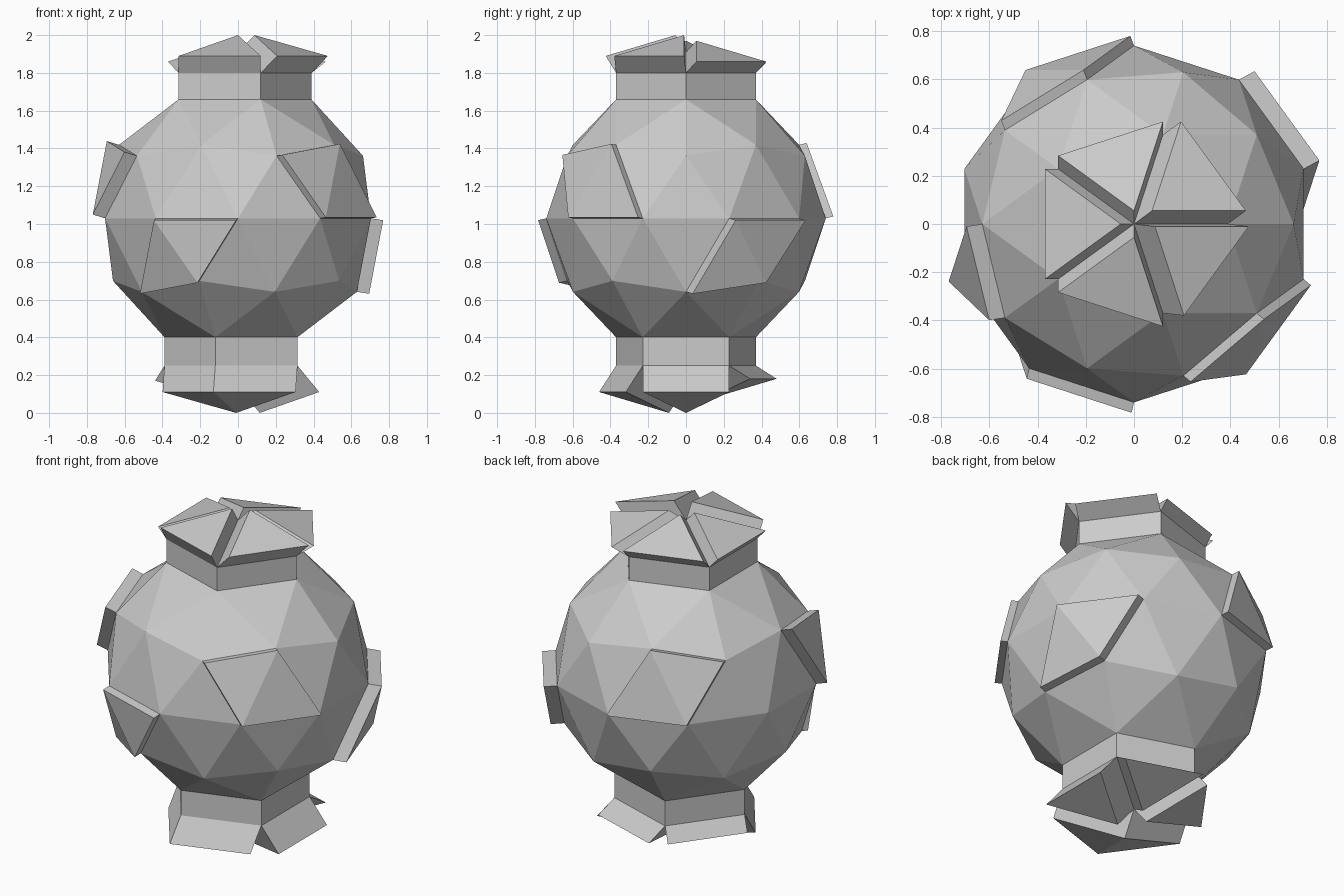
import bpy, bmesh
from math import cos, sin, radians
from mathutils import Vector

if "Cube" in bpy.data.objects:
    bpy.data.objects.remove(bpy.data.objects["Cube"])

R, CZ = 0.74, 1.03
# rings of the 80-faced icosphere: (radius, height) factors
RINGS = {"tip": (0, 1), "top": (0.5257, 0.8507), "upmid": (0.8507, 0.5257),
         "up": (0.8944, 0.4472), "eq": (1, 0), "low": (0.8944, -0.4472),
         "lowmid": (0.8507, -0.5257), "bot": (0.5257, -0.8507), "foot": (0, -1)}

bm = bmesh.new()
bmesh.ops.create_icosphere(bm, subdivisions=2, radius=R)
bmesh.ops.translate(bm, verts=bm.verts, vec=(0, 0, CZ))


def point(ring, angle):
    r, h = RINGS[ring]
    a = radians(angle)
    return Vector((R * r * cos(a), R * r * sin(a), CZ + R * h))


def find(tri, lift=0):
    c = sum((point(*p) for p in tri), Vector()) / 3 + Vector((0, 0, lift))
    return min(bm.faces, key=lambda f: (f.calc_center_median() - c).length)


def extrude(faces, shift):
    out = bmesh.ops.extrude_face_region(bm, geom=faces)["geom"]
    verts = [g for g in out if isinstance(g, bmesh.types.BMVert)]
    bmesh.ops.translate(bm, verts=verts, vec=shift)
    old = [f for f in faces if f.is_valid]
    if old:
        bmesh.ops.delete(bm, geom=old, context="FACES_ONLY")


def cap(pole, ring, start, lift, panels):
    """Raise five pole triangles as a neck, then push its panels apart."""
    tri = lambda k: [(pole, 0), (ring, start + 72 * k), (ring, start + 72 * k + 72)]
    extrude([find(tri(k)) for k in range(5)], (0, 0, lift))
    for ks, shift in panels:
        extrude([find(tri(k), lift) for k in ks], shift)


# top neck with five loose panels
cap("tip", "top", 0, 0.14, [
    ([0], (0.075, 0.055, 0.06)), ([1], (0.0, 0.055, 0.055)),
    ([2], (-0.055, 0.0, 0.06)), ([3], (0.0, -0.055, 0.09)),
    ([4], (0.087, -0.01, 0.09))])

# bottom neck, two front panels moved together
cap("foot", "bot", -36, -0.15, [
    ([0], (0.115, 0.0, -0.14)), ([1], (0.03, 0.11, -0.07)),
    ([2], (-0.05, 0.045, -0.08)), ([3, 4], (-0.01, -0.09, -0.14))])

# raised plates around the waist
plates = [
    ([[("eq", -126), ("eq", -90), ("low", -108)],
      [("eq", -126), ("low", -108), ("lowmid", -144)]], (-0.01, -0.043, -0.01)),
    ([[("eq", 18), ("eq", 54), ("low", 36)],
      [("eq", 18), ("low", 36), ("lowmid", 0)]], (0.065, 0.035, -0.01)),
    ([[("up", -72), ("upmid", -36), ("eq", -54)],
      [("upmid", -36), ("eq", -54), ("eq", -18)]], (0.03, -0.025, 0.005)),
    ([[("up", 144), ("upmid", 108), ("eq", 126)],
      [("upmid", 108), ("eq", 126), ("eq", 90)]], (-0.015, 0.04, 0.01)),
    ([[("up", -144), ("upmid", 180), ("eq", -162)]], (-0.065, -0.01, 0.02))]
for tris, shift in plates:
    extrude([find(t) for t in tris], shift)

bmesh.ops.recalc_face_normals(bm, faces=bm.faces)
mesh = bpy.data.meshes.new("faceted_ball")
bm.to_mesh(mesh)
bm.free()
bpy.context.collection.objects.link(bpy.data.objects.new("faceted_ball", mesh))
